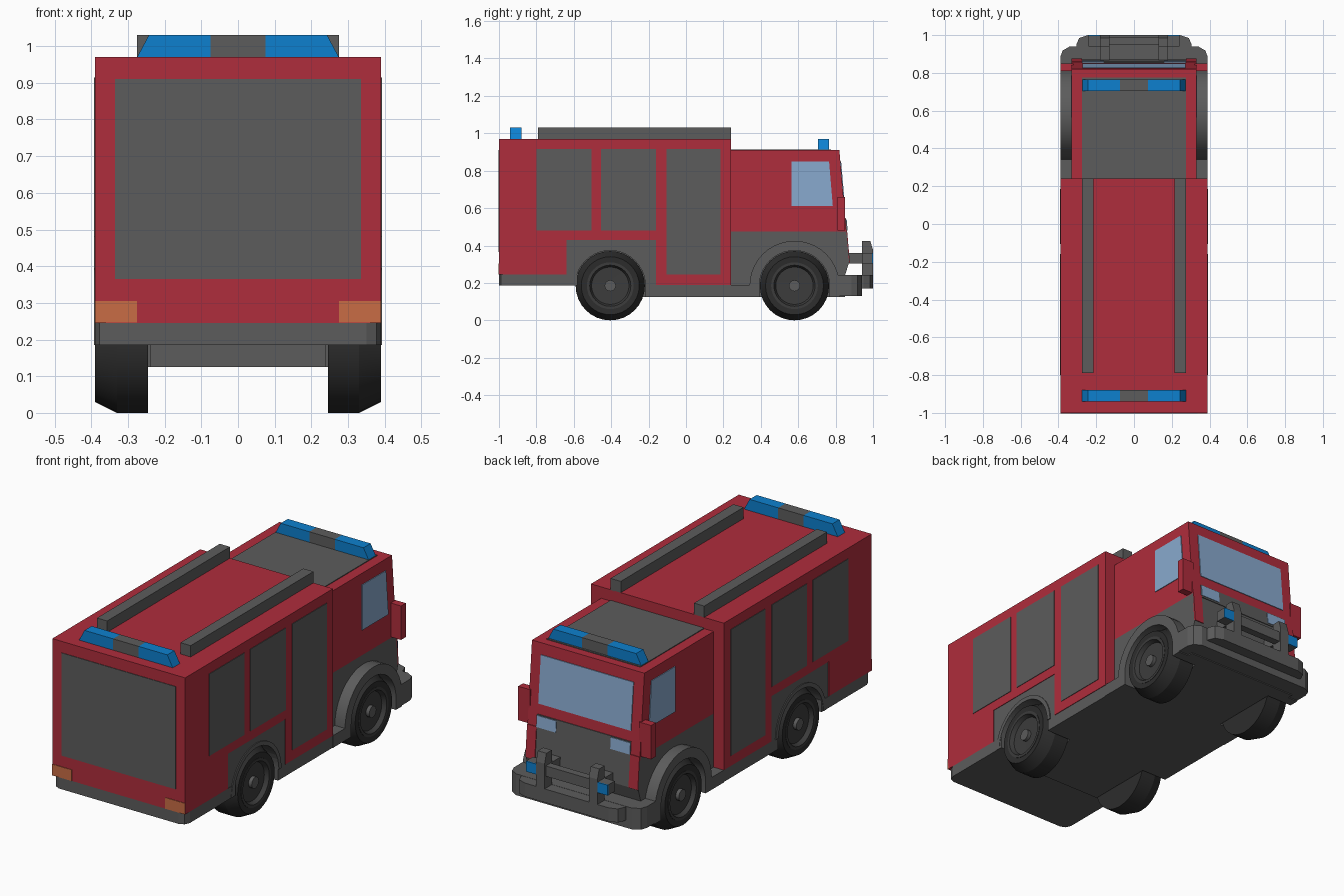
import bpy, bmesh
from math import sin, cos, pi, radians

cube = bpy.data.objects.get("Cube")
if cube:
    bpy.data.objects.remove(cube, do_unlink=True)


def material(name, r, g, b):
    m = bpy.data.materials.new(name)
    m.use_nodes = True
    m.diffuse_color = (r, g, b, 1)
    m.node_tree.nodes["Principled BSDF"].inputs["Base Color"].default_value = (r, g, b, 1)
    return m


RED = material("body red", .43, .026, .045)
GREY = material("trim grey", .107, .107, .107)
BLUE = material("beacon blue", .004, .216, .62)
GLASS = material("window glass", .25, .40, .62)
AMBER = material("tail lamp amber", .58, .15, .06)
TYRE = material("tyre black", .026, .026, .026)
RIM = material("rim dark grey", .045, .045, .045)


def finish(name, bm, mat, smooth=False):
    bmesh.ops.recalc_face_normals(bm, faces=bm.faces)
    mesh = bpy.data.meshes.new(name)
    bm.to_mesh(mesh)
    bm.free()
    mesh.materials.append(mat)
    ob = bpy.data.objects.new(name, mesh)
    bpy.context.collection.objects.link(ob)
    if smooth:
        bpy.ops.object.select_all(action='DESELECT')
        ob.select_set(True)
        bpy.context.view_layer.objects.active = ob
        bpy.ops.object.shade_smooth_by_angle(angle=radians(25))
    return ob


def prism(name, pts, axis, a, b, mat, smooth=False):
    """Extrude a 2D outline along an axis: x uses (y,z), y uses (x,z), z uses (x,y)."""
    bm = bmesh.new()
    k = "xyz".index(axis)
    rings = []
    for d in (a, b):
        ring = []
        for p in pts:
            co = list(p)
            co.insert(k, d)
            ring.append(bm.verts.new(co))
        rings.append(ring)
        bm.faces.new(ring)
    n = len(pts)
    for i in range(n):
        j = (i + 1) % n
        bm.faces.new((rings[0][i], rings[0][j], rings[1][j], rings[1][i]))
    return finish(name, bm, mat, smooth)


def box(name, x0, x1, y0, y1, z0, z1, mat):
    return prism(name, [(y0, z0), (y1, z0), (y1, z1), (y0, z1)], "x", x0, x1, mat)


def lathe(name, profile, s, cy, cz, mat, n=32):
    """Spin (x, radius) points about an axle parallel to x."""
    bm = bmesh.new()
    rings = [[bm.verts.new((s * x, cy + r * cos(2 * pi * i / n), cz + r * sin(2 * pi * i / n)))
              for i in range(n)] for x, r in profile]
    for p, q in zip(rings, rings[1:]):
        for i in range(n):
            j = (i + 1) % n
            bm.faces.new((p[i], p[j], q[j], q[i]))
    bm.faces.new(rings[0])
    bm.faces.new(rings[-1])
    finish(name, bm, mat, True)


AXLE_Z, REAR, FRONT = .185, -.405, .58


def arc(cy, r, start, end, n=20):
    return [(cy + r * cos(radians(start + (end - start) * i / n)),
             AXLE_Z + r * sin(radians(start + (end - start) * i / n))) for i in range(n + 1)]


def slope_y(z):
    return .82 + (.91 - z) * .0867


def front_plate(name, x0, x1, z0, z1, mat, t=.004):
    a, b = slope_y(z0), slope_y(z1)
    prism(name, [(a - t, z0), (a + t, z0), (b + t, z1), (b - t, z1)], "x", x0, x1, mat)


# Equipment body and underframe
prism("equipment_body", [(-1, .245), (-1, .97), (.24, .97), (.24, .19), (-.16, .19),
                         (-.16, .43), (-.64, .43), (-.64, .245)], "x", -.39, .39, RED)
box("underframe", -.24, .24, -.58, .84, .125, .43, GREY)
prism("rear_bumper", [(-.39, -.58), (-.39, -.96), (-.378, -.988), (-.35, -1), (.35, -1),
                      (.378, -.988), (.39, -.96), (.39, -.58)], "z", .185, .246, GREY)

# Cab
prism("cab_upper", [(.24, .475), (.24, .91), (.82, .91), (slope_y(.475), .475)],
      "x", -.33, .33, RED)
nose = [(.24, .475), (slope_y(.475), .475), (.872, .31), (.85, .24), (.85, .125)]
prism("cab_lower_core", nose + [(.24, .125)], "x", -.24, .24, GREY)
box("cab_roof_panel", -.275, .275, .24, .775, .906, .914, GREY)
front_plate("windscreen", -.272, .272, .60, .85, GLASS)
front_plate("grille", -.275, .275, .47, .545, GREY)

# Front bumper, guard and bull bar
prism("front_bumper", [(-.39, .8), (-.39, .885), (-.378, .918), (-.34, .94), (.34, .94),
                       (.378, .918), (.39, .885), (.39, .8)], "z", .13, .243, GREY)
prism("bumper_guard", [(-.305, .9), (-.305, .95), (-.29, .985), (-.245, 1), (.245, 1),
                       (.29, .985), (.305, .95), (.305, .9)], "z", .17, .242, GREY)
box("bull_bar_rail", -.14, .14, .95, .99, .305, .36, GREY)

# Rear shutter
box("rear_shutter", -.335, .335, -1.003, -.99, .365, .91, GREY)

for s, side in ((1, "left"), (-1, "right")):
    # Lower side skirts with open wheel wells
    prism("rear_skirt_" + side, [(-.64, .43), (-.64, .185)] + arc(REAR, .188, 180, 0)
          + [(REAR + .188, .125), (.24, .125), (.24, .19), (-.16, .19), (-.16, .43)],
          "x", s * .24, s * .387, GREY)
    prism("rear_arch_lip_" + side, arc(REAR, .188, 180, 0) + arc(REAR, .21, 0, 180),
          "x", s * .3, s * .392, GREY, True)
    well = arc(FRONT, .188, 0, 180)
    prism("cab_lower_side_" + side, nose + [(FRONT + .188, .125)] + well
          + [(FRONT - .188, .125), (.24, .125)], "x", s * .24, s * .33, GREY)
    prism("front_fender_" + side, [(.24, .125), (.24, .19), (.345, .19)]
          + arc(FRONT, .24, 180, 0) + [(.82, .125), (FRONT + .188, .125)] + well
          + [(FRONT - .188, .125)], "x", s * .3, s * .39, GREY, True)

    # Side lockers
    for i, (y0, y1, z0) in enumerate(((-.8, -.505, .48), (-.455, -.16, .48), (-.105, .185, .245))):
        box(f"locker_{i + 1}_{side}", s * .38, s * .393, y0, y1, z0, .915, GREY)

    # Cab details
    prism("side_window_" + side, [(.565, .61), (.785, .61), (.765, .85), (.565, .85)],
          "x", s * .325, s * .334, GLASS)
    front_plate("cab_pillar_" + side, s * .275, s * .33, .31, .48, RED)
    front_plate("headlight_" + side, s * .16, s * .275, .48, .54, GLASS, .007)
    box("mirror_" + side, s * .32, s * .39, .81, .85, .48, .66, RED)
    box("tail_lamp_" + side, s * .275, s * .39, -1.003, -.995, .246, .305, AMBER)

    # Bull bar posts, brackets and front beacons
    prism("bull_bar_post_" + side, [(.94, .17), (1, .17), (1, .375), (.985, .425), (.94, .425)],
          "x", s * .13, s * .18, GREY)
    box("bull_bar_bracket_" + side, s * .13, s * .18, .84, .95, .305, .36, GREY)
    box("front_beacon_housing_" + side, s * .18, s * .24, .94, .994, .305, .36, GREY)
    box("front_beacon_lens_" + side, s * .18, s * .24, .993, 1, .305, .36, BLUE)

    # Roof rails
    box("roof_rail_" + side, s * .215, s * .275, -.79, .24, .965, 1.03, GREY)

    # Wheels
    for cy, pos in ((REAR, "rear"), (FRONT, "front")):
        lathe(f"{pos}_tyre_{side}", [(.245, .1), (.245, .185), (.33, .185), (.39, .155),
                                     (.388, .125), (.365, .12)], s, cy, AXLE_Z, TYRE)
        lathe(f"{pos}_rim_{side}", [(.35, .125), (.39, .125), (.39, .11), (.368, .1), (.366, .03)],
              s, cy, AXLE_Z, RIM)
        lathe(f"{pos}_hub_{side}", [(.36, .03), (.385, .03)], s, cy, AXLE_Z, GREY, 16)

# Roof light bars
for name, y, z in (("rear", -.94, .97), ("cab", .705, .91)):
    box(name + "_light_bar_centre", -.075, .075, y, y + .06, z, z + .06, GREY)
    for s, side in ((1, "left"), (-1, "right")):
        prism(f"{name}_light_bar_{side}", [(s * .075, z), (s * .275, z), (s * .243, z + .06),
                                           (s * .075, z + .06)], "y", y, y + .06, BLUE)
